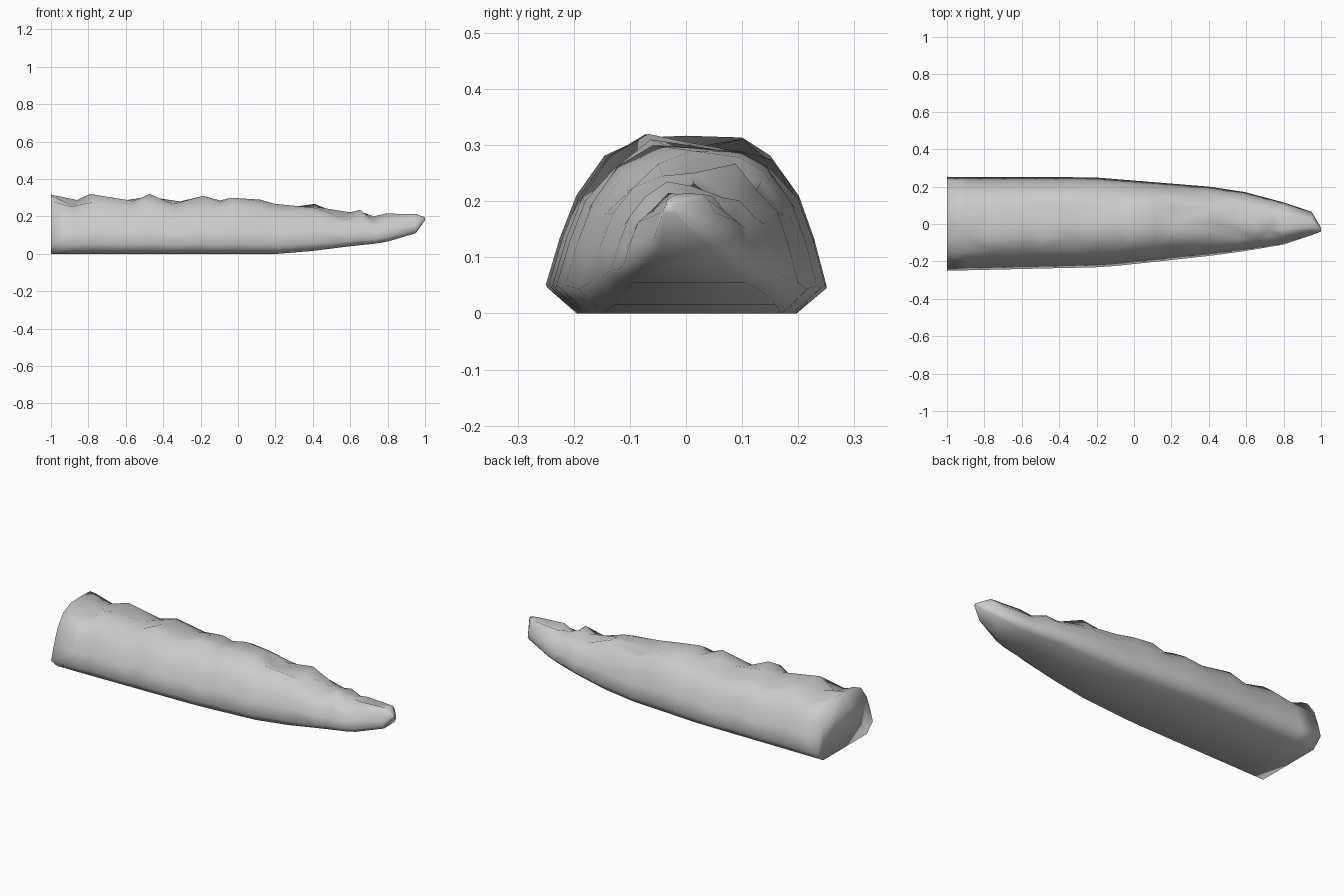
import bpy
import bmesh
import random

random.seed(4)

old = bpy.data.objects.get("Cube")
if old:
    bpy.data.objects.remove(old, do_unlink=True)

grey = bpy.data.materials.new("light grey")
grey.use_nodes = True
colour = (0.6, 0.6, 0.6, 1)
grey.diffuse_color = colour
grey.node_tree.nodes["Principled BSDF"].inputs["Base Color"].default_value = colour

# Outline curves along the length, as (x, value) pairs
FRONT_EDGE = [(-1, -.25), (-.15, -.23), (.5, -.16), (.8, -.11), (.95, -.06), (1, -.04)]
BACK_EDGE = [(-1, .25), (-.22, .25), (.52, .19), (.8, .115), (.95, .065), (1, -.02)]
BOTTOM = [(-1, 0), (.28, 0), (.55, .035), (.78, .06), (.95, .11), (1, .18)]
CREST = [(-1, .32), (-.88, .288), (-.78, .32), (-.58, .288), (-.48, .32),
         (-.33, .28), (-.2, .31), (-.1, .285), (-.02, .3), (.12, .29),
         (.21, .267), (.4, .267), (.59, .222), (.66, .235), (.74, .2),
         (.8, .215), (.95, .215), (1, .195)]


def along(curve, x):
    """Straight-line value of an outline curve at x."""
    for (x0, v0), (x1, v1) in zip(curve, curve[1:]):
        if x <= x1:
            return v0 + (v1 - v0) * (x - x0) / (x1 - x0)
    return curve[-1][1]


# Cross-section as (side position, height share, roughness), front to back
SECTION = [(-.78, 0, 0), (-1, .16, 0), (-.9, .42, 0), (-.78, .66, .1),
           (-.58, .88, .7), (-.3, .98, 1), (0, .99, 1), (.4, .98, 1),
           (.6, .88, .7), (.8, .66, .1), (.91, .42, 0), (1, .16, 0), (.78, 0, 0)]

# Loft the sections into one closed body with a rough crest
bm = bmesh.new()
rings = []
for i, (x, top) in enumerate(CREST):
    front, back, low = along(FRONT_EDGE, x), along(BACK_EDGE, x), along(BOTTOM, x)
    middle, half = (front + back) / 2, (back - front) / 2
    inner = 0 < i < len(CREST) - 2
    peak = random.choice([5, 6, 7])
    ring = []
    for j, (side, share, rough) in enumerate(SECTION):
        z = low + (top - low) * share
        shift = 0
        if inner and rough:
            shift = random.uniform(-.03, .03) * rough
            z -= random.uniform(0, .026) * rough
            if j == peak:
                z = top
        ring.append(bm.verts.new((x + shift, middle + half * side, z)))
    rings.append(ring)

for a, b in zip(rings, rings[1:]):
    for j in range(len(SECTION)):
        k = (j + 1) % len(SECTION)
        bm.faces.new((a[j], a[k], b[k], b[j]))
bm.faces.new(rings[0])
bm.faces.new(rings[-1])
bmesh.ops.recalc_face_normals(bm, faces=bm.faces)
bmesh.ops.triangulate(bm, faces=bm.faces)
for face in bm.faces:
    face.smooth = True

mesh = bpy.data.meshes.new("rough_body")
bm.to_mesh(mesh)
bm.free()
mesh.materials.append(grey)
body = bpy.data.objects.new("rough_body", mesh)
bpy.context.collection.objects.link(body)
